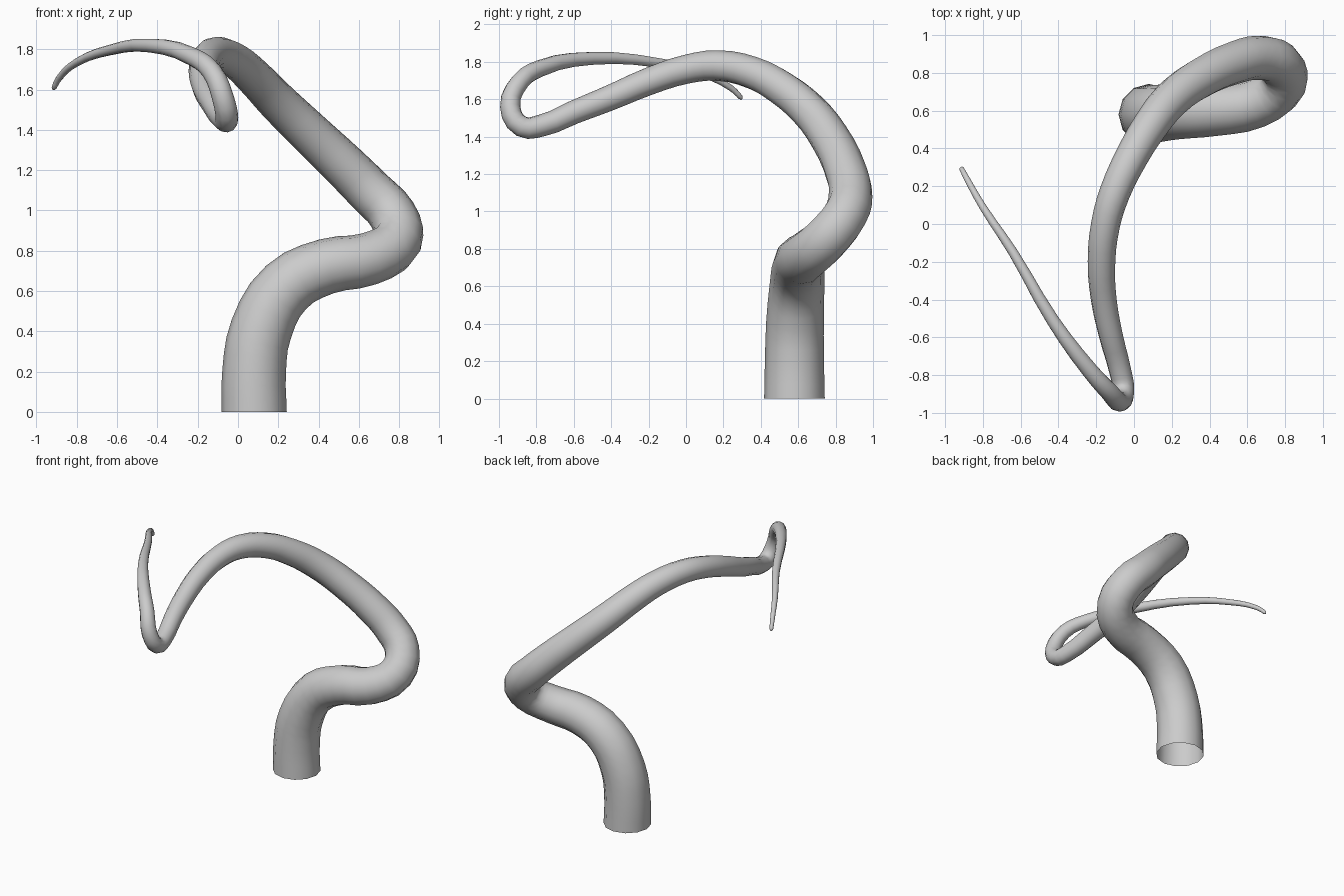
import bpy

# Centre line of the tentacle: x, y, z, radius
path = [
    (0.08, 0.58, 0.00, 0.162),
    (0.08, 0.58, 0.20, 0.158),
    (0.115, 0.583, 0.41, 0.154),
    (0.24, 0.595, 0.62, 0.146),
    (0.44, 0.605, 0.723, 0.138),
    (0.65, 0.64, 0.76, 0.131),
    (0.79, 0.745, 0.85, 0.125),
    (0.765, 0.85, 0.98, 0.120),
    (0.66, 0.88, 1.09, 0.117),
    (0.54, 0.856, 1.21, 0.113),
    (0.34, 0.765, 1.40, 0.106),
    (0.19, 0.652, 1.545, 0.100),
    (0.08, 0.51, 1.66, 0.094),
    (-0.01, 0.36, 1.74, 0.088),
    (-0.10, 0.17, 1.78, 0.082),
    (-0.15, 0.00, 1.76, 0.077),
    (-0.172, -0.20, 1.695, 0.073),
    (-0.16, -0.40, 1.61, 0.068),
    (-0.12, -0.60, 1.53, 0.063),
    (-0.075, -0.77, 1.46, 0.059),
    (-0.055, -0.88, 1.455, 0.057),
    (-0.075, -0.94, 1.56, 0.054),
    (-0.13, -0.89, 1.69, 0.050),
    (-0.23, -0.78, 1.765, 0.045),
    (-0.43, -0.51, 1.818, 0.035),
    (-0.64, -0.15, 1.795, 0.026),
    (-0.80, 0.09, 1.735, 0.020),
    (-0.885, 0.24, 1.66, 0.016),
    (-0.912, 0.292, 1.61, 0.013),
    (-0.915, 0.298, 1.60, 0.006),
]

# Tapered tube, open at the base
curve = bpy.data.curves.new("tentacle", "CURVE")
curve.dimensions = "3D"
curve.bevel_depth = 1.0
curve.bevel_resolution = 4
curve.resolution_u = 3
spline = curve.splines.new("BEZIER")
spline.bezier_points.add(len(path) - 1)
for point, (x, y, z, r) in zip(spline.bezier_points, path):
    point.co = (x, y, z)
    point.radius = r
    point.handle_left_type = point.handle_right_type = "AUTO"

tentacle = bpy.data.objects.new("tentacle", curve)
bpy.context.collection.objects.link(tentacle)
bpy.context.view_layer.objects.active = tentacle
tentacle.select_set(True)
bpy.ops.object.convert(target="MESH")
tentacle = bpy.context.object

# Close the tip and shade smooth
import bmesh
bm = bmesh.new()
bm.from_mesh(tentacle.data)
bmesh.ops.remove_doubles(bm, verts=bm.verts, dist=0.0001)
tip_edges = [e for e in bm.edges if e.is_boundary and e.verts[0].co.z > 1]
bmesh.ops.holes_fill(bm, edges=tip_edges, sides=0)
for f in bm.faces:
    f.smooth = True
bm.to_mesh(tentacle.data)
bm.free()
